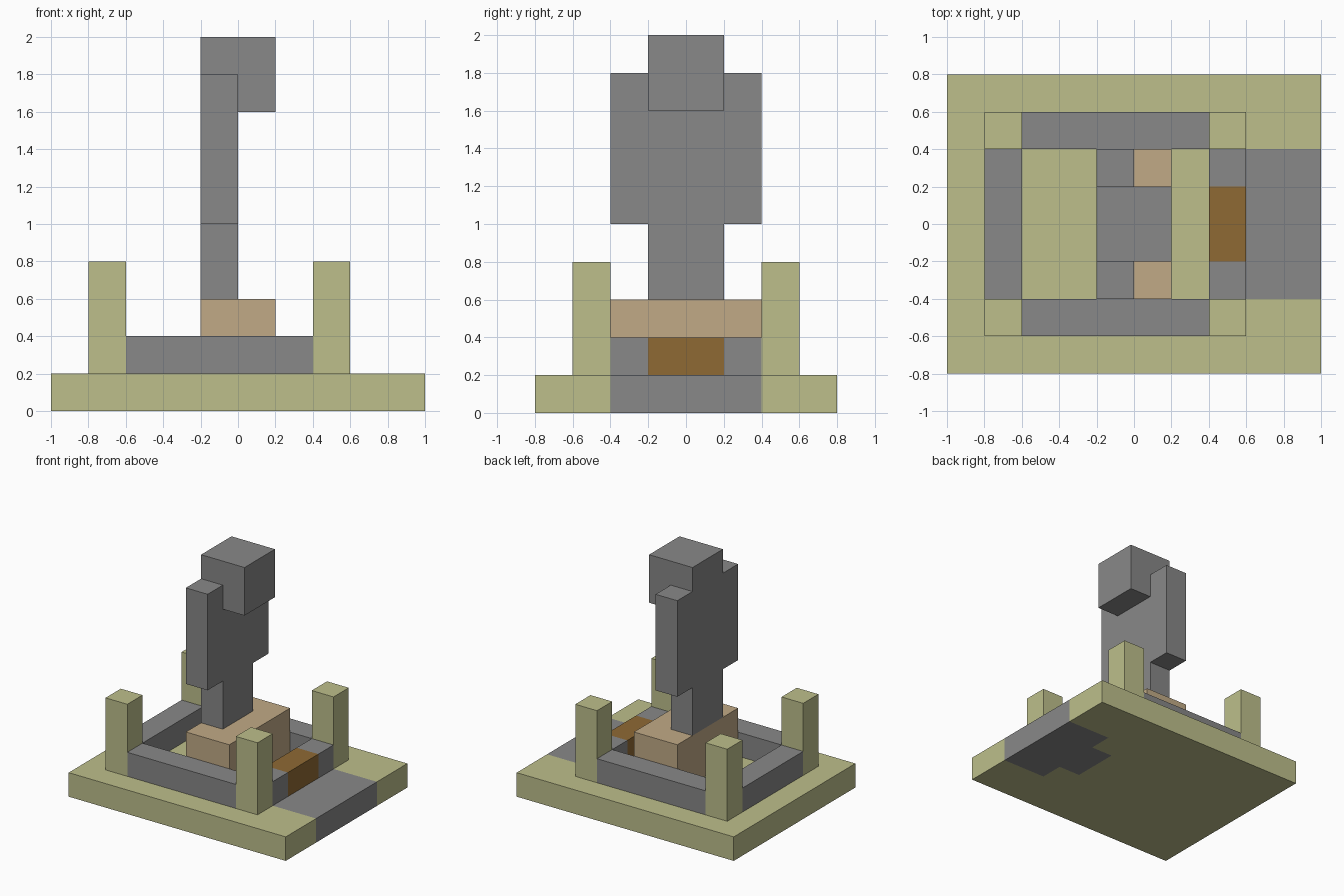
import bpy
import bmesh
from mathutils import Vector

if "Cube" in bpy.data.objects:
    bpy.data.objects.remove(bpy.data.objects["Cube"], do_unlink=True)


def make_material(name, rgb):
    mat = bpy.data.materials.new(name)
    mat.use_nodes = True
    mat.diffuse_color = (*rgb, 1)
    mat.node_tree.nodes["Principled BSDF"].inputs["Base Color"].default_value = (*rgb, 1)
    return mat


grass = make_material("pale green", (0.51, 0.52, 0.26))
stone = make_material("stone grey", (0.246, 0.246, 0.246))
tan = make_material("sandy tan", (0.533, 0.402, 0.24))
wood = make_material("wood brown", (0.275, 0.144, 0.034))


def prism(name, points, offset, mat):
    """Solid made by pushing a flat outline along an offset."""
    bm = bmesh.new()
    face = bm.faces.new([bm.verts.new(p) for p in points])
    result = bmesh.ops.extrude_face_region(bm, geom=[face], use_keep_orig=True)
    moved = [v for v in result["geom"] if isinstance(v, bmesh.types.BMVert)]
    bmesh.ops.translate(bm, verts=moved, vec=Vector(offset))
    bmesh.ops.recalc_face_normals(bm, faces=bm.faces)
    mesh = bpy.data.meshes.new(name)
    bm.to_mesh(mesh)
    bm.free()
    mesh.materials.append(mat)
    obj = bpy.data.objects.new(name, mesh)
    bpy.context.collection.objects.link(obj)
    return obj


def box(name, x, y, z, mat):
    corners = [(x[0], y[0], z[0]), (x[1], y[0], z[0]),
               (x[1], y[1], z[0]), (x[0], y[1], z[0])]
    return prism(name, corners, (0, 0, z[1] - z[0]), mat)


def mirrored(half):
    """Closes a half outline of (a, y) pairs across y = 0."""
    return half + [(a, -y) for a, y in reversed(half)]


# Ground slab with a stepped notch that holds the path
notch = [(1, 0.4), (0.6, 0.4), (0.6, 0.2), (0.4, 0.2)]
slab = mirrored([(-1, 0.8), (1, 0.8)] + notch)
prism("ground_slab", [(x, y, 0) for x, y in slab], (0, 0, 0.2), grass)
prism("entrance_path", [(x, y, 0) for x, y in mirrored(notch)], (0, 0, 0.2), stone)

# Corner towers, side walls and gate walls on both sides
wall_z = (0.2, 0.4)
for side, s in (("left", 1), ("right", -1)):
    outer = sorted((0.4 * s, 0.6 * s))
    gate = sorted((0.2 * s, 0.4 * s))
    box(f"{side}_rear_tower", (-0.8, -0.6), outer, (0.2, 0.8), grass)
    box(f"{side}_gate_tower", (0.4, 0.6), outer, (0.2, 0.8), grass)
    box(f"{side}_long_wall", (-0.6, 0.4), outer, wall_z, stone)
    box(f"{side}_gate_wall", (0.4, 0.6), gate, wall_z, stone)

# Rear wall and wooden gate
box("rear_wall", (-0.8, -0.6), (-0.4, 0.4), wall_z, stone)
box("gate", (0.4, 0.6), (-0.2, 0.2), wall_z, wood)

# Statue on its pedestal: one silhouette for legs, body, arms and back of head
box("pedestal", (-0.2, 0.2), (-0.4, 0.4), (0.2, 0.6), tan)
figure = mirrored([(0.6, 0.2), (1, 0.2), (1, 0.4), (1.8, 0.4), (1.8, 0.2), (2, 0.2)])
prism("statue_body", [(-0.2, y, z) for z, y in figure], (0.2, 0, 0), stone)
box("statue_head", (0, 0.2), (-0.2, 0.2), (1.6, 2), stone)
